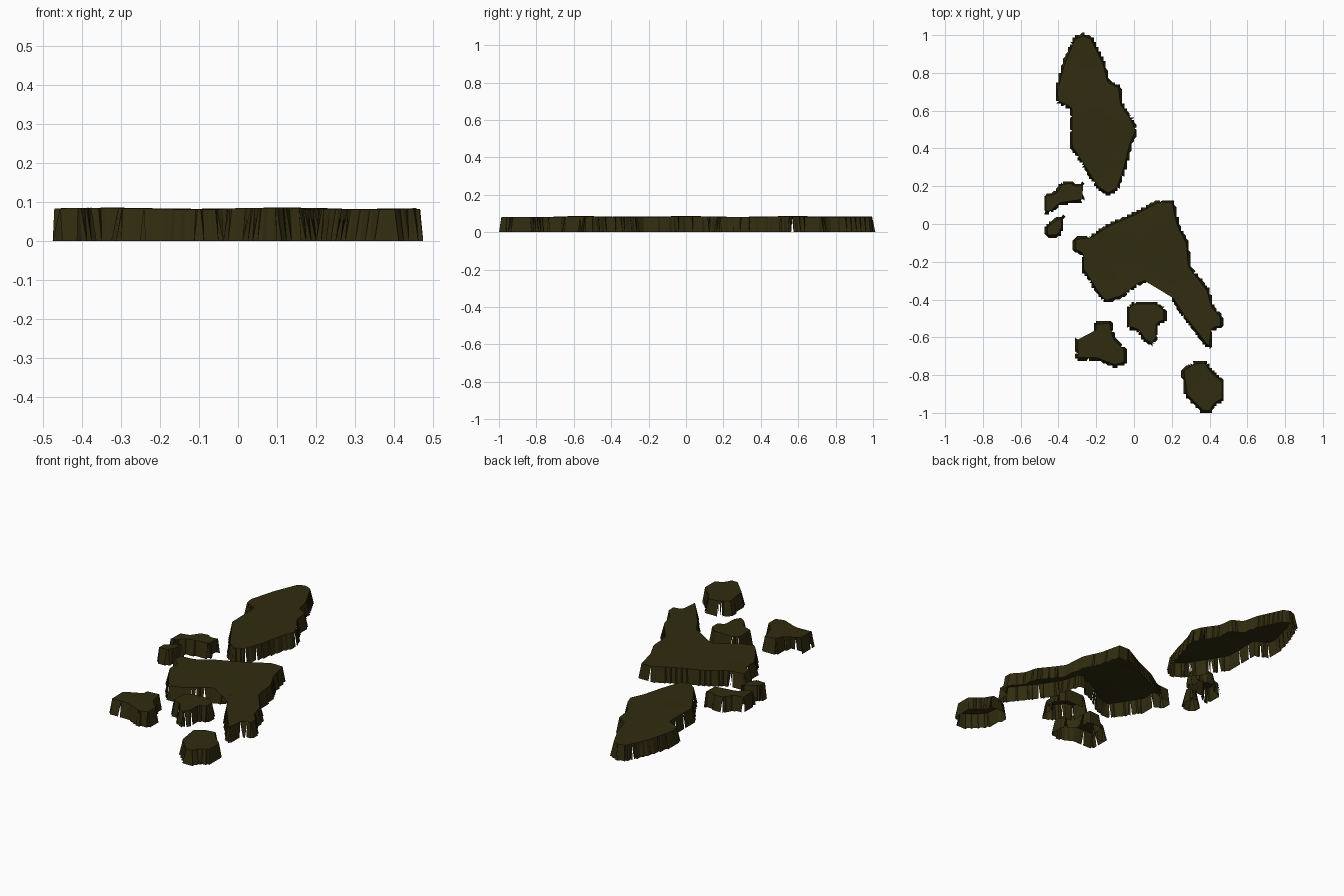
import bpy
import bmesh
import math
import random
from mathutils import Vector

random.seed(4)
HEIGHT = 0.083     # plateau height
FLARE = 0.013      # how far the skirt leans outward at the ground
STEP = 0.0125      # ground line follows a stepped grid
SPACING = 0.007    # distance between outline points

cube = bpy.data.objects.get("Cube")
if cube:
    bpy.data.objects.remove(cube, do_unlink=True)

earth = bpy.data.materials.new("dark_olive_earth")
earth.use_nodes = True
colour = (0.030, 0.025, 0.005, 1.0)
earth.diffuse_color = colour
shader = earth.node_tree.nodes["Principled BSDF"]
shader.inputs["Base Color"].default_value = colour
shader.inputs["Roughness"].default_value = 0.9


def dense_outline(text):
    """Turn 'x,y x,y' in hundredths into a closed, evenly spaced, softened loop."""
    corners = [Vector([float(n) / 100 for n in pair.split(",")]) for pair in text.split()]
    points = []
    for a, b in zip(corners, corners[1:] + corners[:1]):
        count = max(1, round((b - a).length / SPACING))
        points += [a.lerp(b, i / count) for i in range(count)]
    for _ in range(3):
        points = [(points[i - 1] + p * 2 + points[(i + 1) % len(points)]) / 4
                  for i, p in enumerate(points)]
    return points


def inset(points, distance):
    """Move a clockwise loop inward."""
    result = []
    for i, p in enumerate(points):
        along = (points[(i + 1) % len(points)] - points[i - 1]).normalized()
        result.append(p + Vector((along.y, -along.x)) * distance)
    return result


def outward_directions(edges):
    """Average outward direction at each vertex of an open border."""
    directions = {}
    for e in edges:
        side = (e.verts[1].co - e.verts[0].co).cross(Vector((0, 0, 1))).normalized()
        middle = (e.verts[0].co + e.verts[1].co) / 2
        if side.dot(e.link_faces[0].calc_center_median() - middle) > 0:
            side.negate()
        for v in e.verts:
            directions[v] = directions.get(v, Vector()) + side
    return directions


def island(name, text):
    bm = bmesh.new()
    # Plateau: filled outline, cut into a grid
    loop = inset(dense_outline(text), FLARE)
    plateau = bm.faces.new([bm.verts.new((p.x, p.y, HEIGHT)) for p in loop])
    bm.normal_update()
    if plateau.normal.z < 0:
        plateau.normal_flip()
    bmesh.ops.triangulate(bm, faces=[plateau])
    for axis in range(2):
        normal = Vector((axis == 0, axis == 1, 0))
        for k in range(-20, 21):
            bmesh.ops.bisect_plane(bm, geom=bm.verts[:] + bm.edges[:] + bm.faces[:],
                                   plane_co=normal * k * 0.05, plane_no=normal, dist=1e-5)

    # Skirt: drop the border to the ground, open underneath
    border = [e for e in bm.edges if e.is_boundary]
    directions = outward_directions(border)
    top_verts = bm.verts[:]
    skirt = {}
    for v, d in directions.items():
        p = v.co + d.normalized() * FLARE
        skirt[v] = bm.verts.new((round(p.x / STEP) * STEP, round(p.y / STEP) * STEP, 0))
    for e in border:
        face = e.link_faces[0]
        a, b = e.verts
        for lp in face.loops:
            if lp.edge == e:
                a, b = lp.vert, lp.link_loop_next.vert
        same = (skirt[a].co - skirt[b].co).length < 1e-4
        if not same and random.random() < 0.06:
            bm.faces.new((b, a, skirt[a]))       # leaves a narrow slit at the foot
        else:
            bm.faces.new((b, a, skirt[a], skirt[b]))
    bmesh.ops.remove_doubles(bm, verts=list(skirt.values()), dist=1e-4)

    # Gentle swell of the ground
    for v in top_verts:
        v.co.z += 0.0015 * (math.sin(v.co.x * 14) + math.cos(v.co.y * 11))

    mesh = bpy.data.meshes.new(name)
    bm.to_mesh(mesh)
    bm.free()
    mesh.materials.append(earth)
    obj = bpy.data.objects.new(name, mesh)
    bpy.context.collection.objects.link(obj)


# Outlines run clockwise seen from above
island("back_island",
       "-32,99 -27,101 -22,99 -15,85 -13,76 -7,73 -6,64 0,55 2,49 -1,42 -4,30 -8,18 "
       "-14,15 -20,19 -27,30 -34,41 -34,61 -41,64 -42,70 -38,85")
island("right_islet",
       "-48,5 -48,16 -42,17 -39,22 -33,23 -31,21 -26,22 -26,12 -39,10 -43,6")
island("right_rock",
       "-47,-7 -47,-1 -42,3 -37,5 -37,-2 -40,-7")
island("main_island",
       "-32,-7 -23,-6 -14,0 0,6 13,13 21,13 24,0 29,-10 30,-22 40,-35 42,-43 47,-49 "
       "47,-55 42,-56 41,-66 38,-65 24,-47 18,-37 15,-27 2,-33 -6,-39 -15,-42 -19,-38 "
       "-28,-24 -28,-16 -32,-15")
island("middle_rock",
       "-4,-44 0,-41 12,-41 17,-45 17,-52 13,-53 13,-60 10,-65 5,-62 2,-57 -4,-55")
island("front_right_rock",
       "-21,-52 -12,-51 -10,-60 -4,-66 -4,-74 -10,-76 -20,-72 -31,-72 -31,-60 -22,-60")
island("front_left_rock",
       "25,-77 31,-73 38,-72 41,-77 48,-83 48,-93 43,-96 41,-100 36,-100 27,-91")
